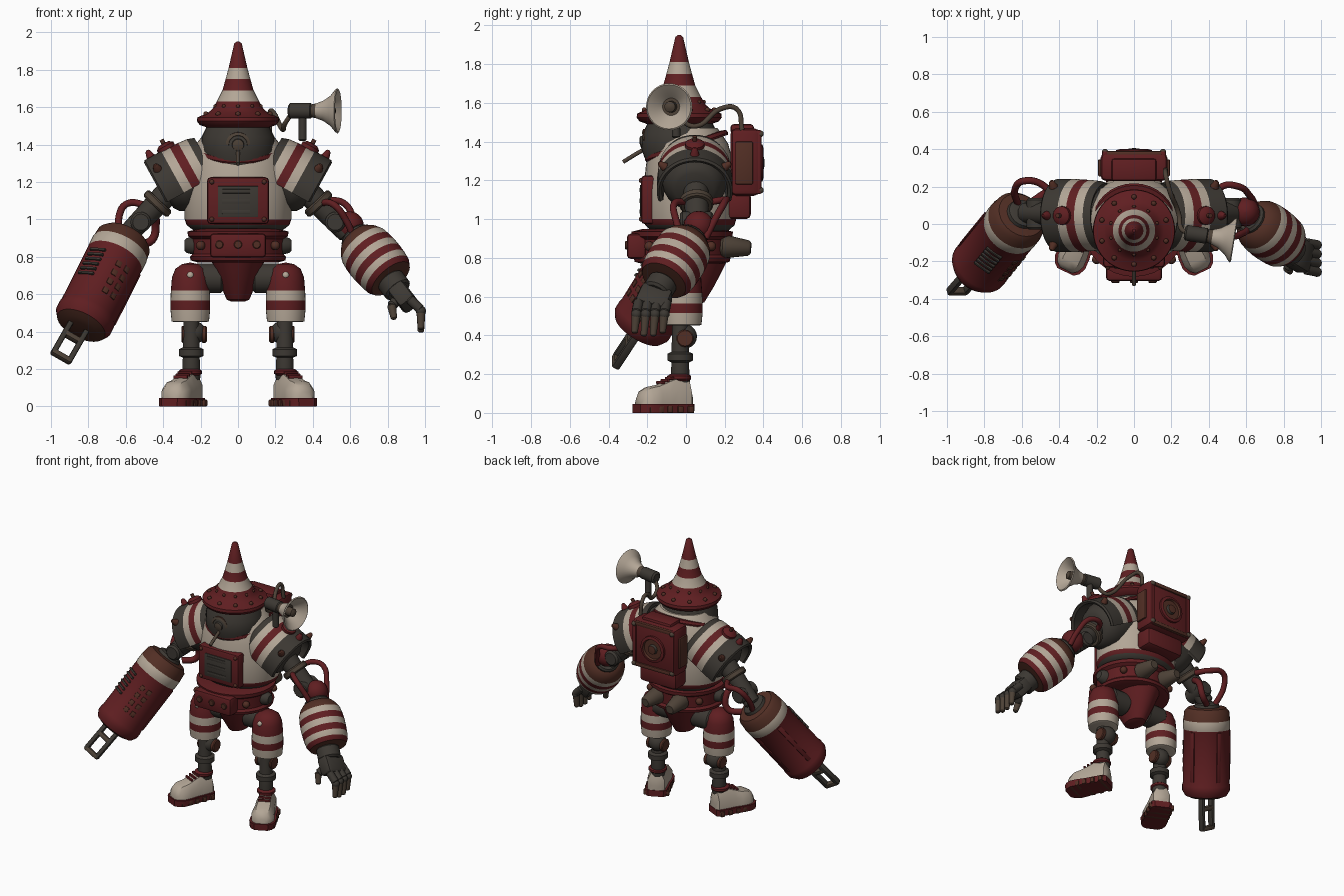
import bpy, bmesh, math
from mathutils import Matrix, Vector

if "Cube" in bpy.data.objects:
    bpy.data.objects.remove(bpy.data.objects["Cube"])

# Colours: r red, w off-white, d dark steel, b rust brown, m dull metal
MATS = {}
for key, name, col in [('r', 'dark red paint', (.115, .013, .015)), ('w', 'worn white paint', (.45, .38, .305)),
                       ('d', 'dark steel', (.046, .040, .033)), ('b', 'rust brown', (.085, .028, .018)),
                       ('m', 'dull metal', (.075, .054, .038))]:
    MATS[key] = bpy.data.materials.new(name)
    MATS[key].diffuse_color = (*col, 1)


def frame(p, d=(0, 0, 1), up=None):
    """Matrix at p with local z along d and local x near up."""
    z = Vector(d).normalized()
    u = Vector(up or ((1, 0, 0) if abs(z.z) > .99 else (0, 0, 1)))
    x = (u - u.dot(z) * z).normalized()
    m = Matrix((x, z.cross(x), z)).transposed().to_4x4()
    return Matrix.Translation(p) @ m


def finish(name, bm, letters, M):
    bmesh.ops.remove_doubles(bm, verts=bm.verts, dist=1e-5)
    bmesh.ops.recalc_face_normals(bm, faces=bm.faces)
    me = bpy.data.meshes.new(name)
    bm.to_mesh(me)
    bm.free()
    for k in letters:
        me.materials.append(MATS[k])
    for p in me.polygons:
        p.use_smooth = True
    me.set_sharp_from_angle(angle=math.radians(38))
    ob = bpy.data.objects.new(name, me)
    ob.matrix_world = M
    bpy.context.collection.objects.link(ob)
    return ob


def skin(name, rings, cols, M, closed=True):
    """Join rings of points with quads; one colour letter per gap."""
    used = sorted(set(cols))
    bm = bmesh.new()
    vs = [[bm.verts.new(p) for p in ring] for ring in rings]
    n = len(rings[0])
    for a, b, c in zip(vs, vs[1:], cols):
        for i in range(n if closed else n - 1):
            j = (i + 1) % n
            bm.faces.new((a[i], a[j], b[j], b[i])).material_index = used.index(c)
    if closed:
        bm.faces.new(vs[0]).material_index = used.index(cols[0])
        bm.faces.new(vs[-1]).material_index = used.index(cols[-1])
    return finish(name, bm, used, M)


def lathe(name, prof, cols, M, segs=32, sx=1, sy=1, arc=None):
    """Revolve (radius, height) pairs; arc in degrees is centred on local x."""
    cols = cols * (len(prof) - 1) if len(cols) == 1 else cols
    if arc:
        a = [math.radians(arc) * (i / segs - .5) for i in range(segs + 1)]
    else:
        a = [math.tau * i / segs for i in range(segs)]
    rings = [[(r * sx * math.cos(t), r * sy * math.sin(t), z) for t in a] for r, z in prof]
    return skin(name, rings, cols, M, arc is None)


def rod(name, p, q, r, c, r2=None, segs=20):
    p, q = Vector(p), Vector(q)
    L, r2 = (q - p).length, r2 or r
    e = min(.012, L * .2, r * .3)
    return lathe(name, [(r - e, 0), (r, e), (r2, L - e), (r2 - e, L)], c, frame(p, q - p), segs)


def ball(name, p, r, c, segs=20):
    prof = [(max(r * math.sin(math.pi * i / 10), .0003), -r * math.cos(math.pi * i / 10)) for i in range(11)]
    return lathe(name, prof, c, frame(p), segs)


def box(name, M, size, c, bev=.012):
    M = M if isinstance(M, Matrix) else Matrix.Translation(M)
    bm = bmesh.new()
    bmesh.ops.create_cube(bm, size=1, matrix=Matrix.Diagonal((*size, 1)))
    bmesh.ops.bevel(bm, geom=bm.edges[:], offset=min(bev, min(size) * .3), segments=2, affect='EDGES', profile=.5)
    return finish(name, bm, c, M)


def tube(name, pts, r, c):
    cu = bpy.data.curves.new(name, 'CURVE')
    cu.dimensions, cu.bevel_depth, cu.bevel_resolution = '3D', r, 3
    cu.resolution_u, cu.use_fill_caps = 6, True
    sp = cu.splines.new('BEZIER')
    sp.bezier_points.add(len(pts) - 1)
    for b, p in zip(sp.bezier_points, pts):
        b.co, b.handle_left_type, b.handle_right_type = p, 'AUTO', 'AUTO'
    cu.materials.append(MATS[c])
    ob = bpy.data.objects.new(name, cu)
    bpy.context.collection.objects.link(ob)
    bpy.ops.object.select_all(action='DESELECT')
    ob.select_set(True)
    bpy.context.view_layer.objects.active = ob
    bpy.ops.object.convert(target='MESH')


# Hat with stripes and brim studs
lathe('hat', [(.15, 1.485), (.205, 1.505), (.22, 1.525), (.217, 1.545), (.16, 1.57), (.137, 1.59), (.113, 1.63),
              (.083, 1.69), (.066, 1.75), (.05, 1.81), (.02, 1.94), (.008, 1.95)], 'rrrrrrwrwrr', frame((0, -.035, 0)), 40)
for i in range(10):
    a = math.tau * (i + .5) / 10
    ball('brim_stud', (.18 * math.cos(a), -.035 + .18 * math.sin(a), 1.563), .014, 'b', 10)
    ball('hat_rivet', (.128 * math.cos(a), -.035 + .128 * math.sin(a), 1.605), .010, 'b', 10)

# Head, tilted collar, snout and mouth pipe
lathe('head', [(.17, 1.28), (.2, 1.36), (.195, 1.44), (.16, 1.51)], 'd', frame((0, -.03, 0)))
lathe('collar', [(.18, -.02), (.222, -.02), (.226, -.01), (.22, .008), (.19, .012)], 'r', frame((0, 0, 1.385), (0, -.33, 1)))
lathe('snout', [(.06, 0), (.066, .04), (.066, .055), (.05, .062), (.042, .05), (.035, .05), (.03, .075), (.012, .08)],
      'dbmmddm', frame((0, -.16, 1.405), (0, -1, -.1)), 24)
tube('mouth_pipe', [(0, -.2, 1.37), (0, -.26, 1.335), (0, -.325, 1.295)], .011, 'm')

# Torso barrel
lathe('torso', [(.22, .93), (.25, .95), (.275, .97), (.285, 1.0), (.285, 1.15), (.27, 1.28), (.235, 1.39), (.17, 1.47)],
      'ddrwwww', frame((0, .02, 0)), 40, 1, .84)
# Chest screen
box('screen_frame', (0, -.187, 1.10), (.33, .09, .25), 'r', .018)
box('screen', (0, -.231, 1.095), (.215, .012, .165), 'd', .003)
for z in (1.04, 1.095, 1.15):
    box('screen_bar', (-.01, -.237, z), (.15, .008, .022), 'd', .002)
for sx in (-1, 1):
    for z in (1.0, 1.2):
        ball('frame_bolt', (sx * .14, -.231, z), .013, 'b', 10)

# Belt with knobs, waist and pelvis
lathe('belt', [(.21, .77), (.245, .78), (.25, .80), (.235, .815), (.238, .895), (.26, .91), (.262, .935), (.2, .95)],
      'rrrrrrr', frame((0, -.02, 0)), 32, 1.03, 1)
box('belt_front', (0, -.255, .86), (.30, .10, .13), 'r', .02)
for x in (-.1, 0, .1):
    rod('belt_bolt', (x, -.295, .865), (x, -.315, .865), .022, 'b')
for s in (-1, 1):
    rod('belt_side_knob', (s * .2, -.03, .86), (s * .285, -.03, .86), .055, 'd', .04)
    rod('belt_back_knob', (s * .09, .18, .86), (s * .10, .335, .85), .062, 'm', .04)
    for y in (-.19, .13):
        ball('belt_stud', (s * .2, y, .86), .025, 'b', 12)
lathe('pelvis', [(.035, .56), (.06, .57), (.095, .65), (.125, .73), (.15, .80)], 'r', frame((0, .01, 0)), 24, 1, 1.4)

# Backpack
box('backpack', (0, .305, 1.295), (.36, .15, .35), 'r', .03)
box('backpack_lower', (0, .26, 1.07), (.30, .15, .14), 'r', .025)
box('backpack_top', (0, .29, 1.465), (.24, .12, .05), 'r', .015)
lathe('pack_fan', [(.095, 0), (.095, .02), (.075, .025), (.07, .01), (.035, .01), (.03, .028), (.01, .03)], 'rrbbdb',
      frame((0, .375, 1.29), (0, 1, 0)), 24)
for s in (-1, 1):
    box('pack_rail', (s * .155, .375, 1.295), (.03, .03, .33), 'r')
    box('pack_cross_rail', (0, .375, 1.295 + s * .15), (.30, .03, .03), 'b')
    box('pack_side_plate', (s * .182, .30, 1.29), (.02, .09, .22), 'b')
    for z in (1.15, 1.44):
        ball('pack_bolt', (s * .155, .385, z), .017, 'm', 10)

# Shoulders, upper arms, legs and shoes, both sides
for s in (-1, 1):
    d = Vector((s * .87, 0, -.48))
    P = Vector((s * .15, .045, 1.285))
    lathe('shoulder_pad', [(.15, .01), (.172, 0), (.185, .04), (.19, .09), (.193, .14), (.196, .19), (.196, .29),
                           (.185, .30), (.17, .29), (.15, .01)], 'ddwrwdddd', frame(P, d), 32, arc=215)
    lathe('shoulder_inner', [(.12, .0), (.165, .05), (.165, .20), (.13, .26), (.10, .28)], 'd', frame(P, d))
    up = Vector((s * .48, 0, .87))
    c = P + d * .16 + up * .19
    lathe('pad_cap', [(.05, 0), (.05, .02), (.03, .035), (.012, .037), (.012, .06)], 'rrrb', frame(c, up), 16)
    for t in (-.9, 0, .9):
        q = P + d * .255 + (up * math.cos(t) + Vector((0, math.sin(t), 0))) * .19
        rod('pad_stud', q, q + (q - P - d * .255) * .25, .024, 'b' if t else 'r', .014, 12)
    rod('upper_arm', (s * .34, .05, 1.18), (s * .59, .06, .92), .068, 'd', .055)
    rod('arm_ring', (s * .415, .053, 1.10), (s * .445, .054, 1.068), .088, 'm')
    rod('arm_joint', (s * .52, -.03, .985), (s * .52, .14, .985), .055, 'd')
    # Legs
    rod('hip_joint', (s * .08, 0, .685), (s * .23, 0, .685), .08, 'd')
    lathe('thigh', [(.085, .45), (.1, .455), (.106, .515), (.106, .565), (.104, .62), (.098, .69), (.08, .735),
                    (.045, .76), (.005, .768)], 'wwrwrrrr', frame((s * .255, -.02, 0)))
    ball('thigh_bolt', (s * .255, -.103, .70), .02, 'w', 12)
    ball('knee', (s * .235, -.005, .395), .062, 'd')
    for e in (-1, 1):
        rod('knee_disc', (s * .235 + e * .04, -.005, .385), (s * .235 + e * .068, -.005, .385), .045, 'b')
    lathe('shin', [(.045, .14), (.05, .16), (.045, .26), (.066, .27), (.066, .305), (.045, .315), (.04, .48)],
          'dddddd', frame((s * .25, -.03, 0)), 24)
    S = Matrix.Translation((s * .265, -.045, 0)) @ Matrix.Rotation(s * .45, 4, 'Z')
    secs = [(.07, .04, .12), (.055, .058, .17), (-.02, .064, .185), (-.07, .066, .165), (-.12, .074, .145),
            (-.17, .076, .135), (-.205, .06, .115), (-.225, .035, .08)]
    skin('shoe', [[(-w, y, .02), (-w, y, .65 * h), (-.6 * w, y, .95 * h), (0, y, h), (.6 * w, y, .95 * h),
                   (w, y, .65 * h), (w, y, .02)] for y, w, h in secs], 'w' * 7, S)
    skin('sole', [[(-w - .01, y * 1.04, .0), (-w - .013, y * 1.04, .045), (w + .013, y * 1.04, .045),
                   (w + .01, y * 1.04, 0)] for y, w, h in secs], 'r' * 7, S)
    for i, y in enumerate((.04, -.02, -.08, -.13, -.18)):
        box('sole_tread', S @ Matrix.Translation((0, y, .018)), (.175 - .01 * (i == 4), .03, .036), 'b', .005)
    for y, z in ((-.045, .178), (-.07, .167), (-.095, .157)):
        box('lace', S @ Matrix.Translation((0, y, z)), (.085, .014, .016), 'r', .004)
    lathe('shoe_collar', [(.05, .165), (.062, .175), (.062, .19), (.048, .2)], 'r', frame((s * .255, -.035, 0)), 20)

# Megaphone on its post with cable
H = frame((.27, -.045, 1.58), (1, -.16, 0))
lathe('megaphone', [(.03, 0), (.042, .01), (.042, .12), (.035, .125), (.04, .15), (.055, .19), (.083, .23), (.114, .255),
                    (.121, .265), (.114, .27), (.08, .24), (.045, .20), (.03, .20), (.028, .245), (.01, .255)],
      'dddmwwwwwwwmmm', H)
rod('megaphone_post', (.345, -.05, 1.42), (.345, -.055, 1.56), .022, 'd')
tube('megaphone_cable', [(.17, .29, 1.46), (.17, .26, 1.57), (.19, .18, 1.57), (.24, .05, 1.48), (.25, -.02, 1.51),
                         (.29, -.05, 1.57)], .013, 'm')

# Big drum forearm (negative x) with vents
C = frame((-.60, .05, .905), (-.24, -.295, -.475), (0, -1, 0))
lathe('drum_forearm', [(.06, -.03), (.08, -.02), (.085, .0), (.13, .005), (.152, .03), (.157, .08), (.159, .085),
                       (.159, .145), (.157, .15), (.157, .52), (.161, .53), (.161, .57), (.14, .605), (.10, .62), (.06, .625)],
      'ddbbbbwwrrrrbb', C, 40)
for i in range(6):
    a = C @ Matrix.Rotation(.72, 4, 'Z')
    box('vent_slat', a @ Matrix.Translation((.157, 0, .21 + .032 * i)), (.016, .10, .015), 'd', .004)
    for t in (-.2, -.55):
        if i < 4:
            b = C @ Matrix.Rotation(t, 4, 'Z')
            box('drum_port', b @ Matrix.Translation((.156, 0, .25 + .06 * i)), (.012, .032, .035), 'b', .004)
for t in (2.2, 3.4, 4.6):
    box('drum_rib', C @ Matrix.Rotation(t, 4, 'Z') @ Matrix.Translation((.156, 0, .33)), (.014, .03, .34), 'r', .004)
# Square hanging link at the drum end
K = frame((-.853, -.255, .425), (-.10, -.115, -.175), (0, -1, 0))
for y in (-.048, .048):
    box('link_side', K @ Matrix.Translation((0, y, .11)), (.042, .03, .22), 'd', .01)
for z in (.075, .21):
    box('link_bar', K @ Matrix.Translation((0, 0, z)), (.042, .12, .032), 'm', .01)
# Red hoses at the drum elbow
tube('drum_hose_a', [(-.62, .10, .89), (-.635, .19, 1.02), (-.59, .23, 1.085), (-.49, .21, 1.075), (-.43, .13, 1.07)], .019, 'r')
tube('drum_hose_b', [(-.54, .12, .87), (-.46, .17, .89), (-.44, .16, .98), (-.45, .09, 1.04)], .022, 'r')

# Striped forearm (positive x) with red elbow and hoses
F = frame((.645, .015, .885), (.20, -.15, -.235))
lathe('striped_forearm', [(.07, -.03), (.10, -.02), (.125, .01), (.142, .045), (.149, .09), (.152, .135), (.151, .18),
                          (.148, .225), (.142, .265), (.125, .295), (.07, .30)], 'bbbwrwrwrb', F, 36)
rod('forearm_socket', F @ Vector((0, 0, -.05)), F @ Vector((0, 0, .02)), .085, 'd')
ball('red_elbow', (.595, .065, .965), .078, 'r')
tube('arm_hose_a', [(.43, .13, 1.09), (.47, .2, 1.10), (.56, .20, 1.09), (.62, .15, 1.0), (.65, .10, .90)], .018, 'r')
tube('arm_hose_b', [(.44, -.0, 1.09), (.51, -.06, 1.08), (.58, -.05, .99), (.62, -.02, .90)], .018, 'r')

# Hand with four fingers and a thumb
rod('wrist', (.81, -.115, .68), (.86, -.155, .615), .078, 'd')
box('palm', frame((.885, -.165, .585), (.10, -.06, -.13), (0, 1, 0)), (.17, .10, .13), 'd', .025)
for i in range(4):
    y = -.10 - .048 * i
    e = .015 * (i in (1, 2))
    rod('finger_base', (.915, y, .575), (.98, y - .012, .515), .026, 'd', segs=14)
    ball('finger_knuckle', (.978, y - .012, .51), .027, 'd', 12)
    rod('finger_tip', (.978, y - .012, .515), (.978, y - .022, .41 - e), .024, 'm', .017, 14)
rod('thumb_base', (.86, -.19, .58), (.82, -.235, .535), .028, 'd', segs=14)
rod('thumb_tip', (.82, -.235, .545), (.835, -.255, .465), .024, 'm', .017, 14)

for m in bpy.data.materials:
    if m.users and not m.is_grease_pencil:
        m.use_nodes = True
        m.node_tree.nodes["Principled BSDF"].inputs["Base Color"].default_value = m.diffuse_color
